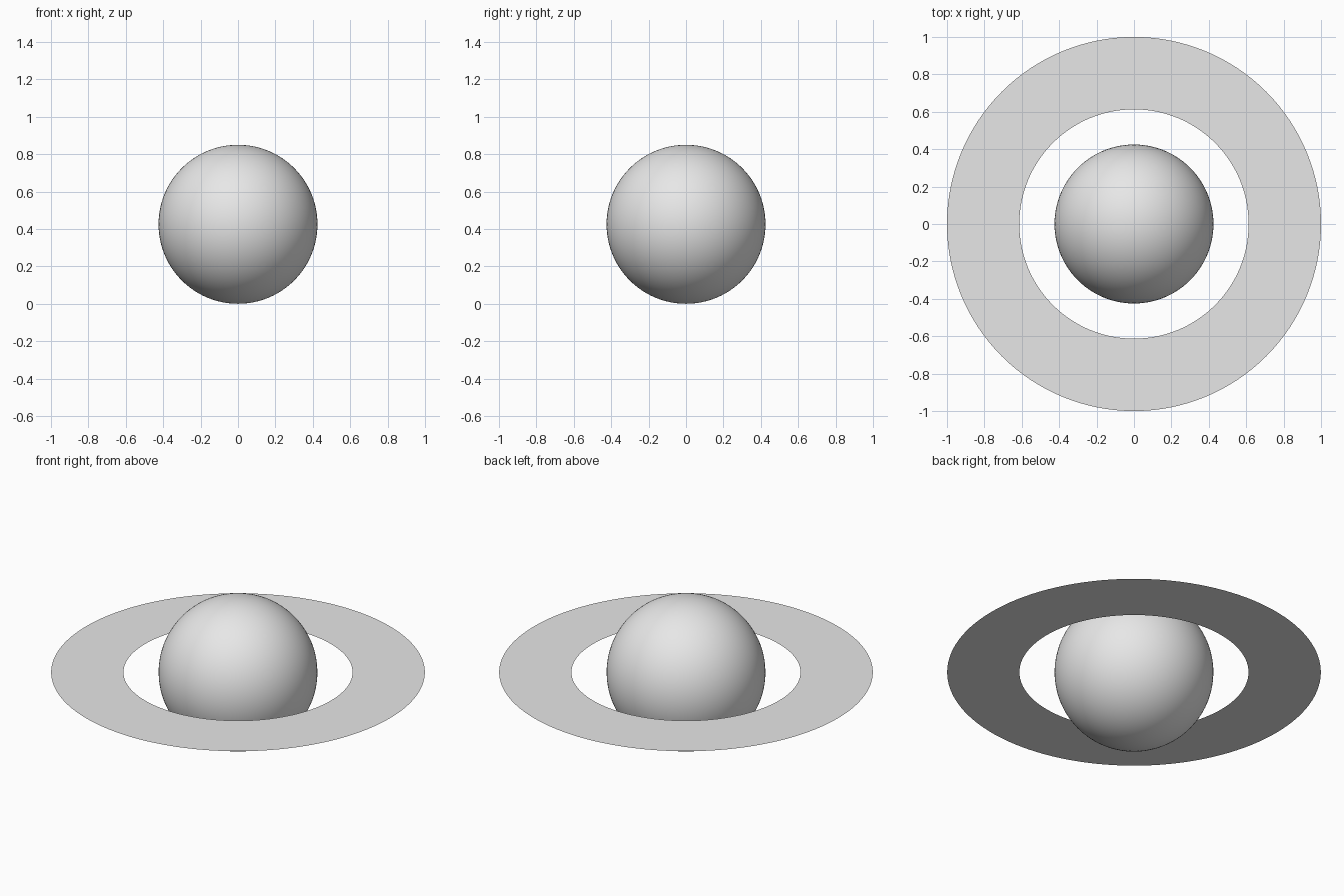
import bpy, bmesh, math

if "Cube" in bpy.data.objects:
    bpy.data.objects.remove(bpy.data.objects["Cube"])

R_BALL, R_IN, R_OUT = 0.425, 0.613, 1.0
SEGMENTS = 128

grey = bpy.data.materials.new("light_grey")
grey.diffuse_color = (0.8, 0.8, 0.8, 1)
grey.use_nodes = True
grey.node_tree.nodes["Principled BSDF"].inputs["Base Color"].default_value = grey.diffuse_color

# Smooth globe resting on the ground
bpy.ops.mesh.primitive_uv_sphere_add(segments=96, ring_count=48, radius=R_BALL,
                                     location=(0, 0, R_BALL))
globe = bpy.context.object
globe.name = "globe"
globe.data.materials.append(grey)
bpy.ops.object.shade_smooth()

# Paper-thin flat ring around the equator
bm = bmesh.new()
loops = [[bm.verts.new((r * math.cos(a), r * math.sin(a), 0))
          for a in (2 * math.pi * i / SEGMENTS for i in range(SEGMENTS))]
         for r in (R_IN, R_OUT)]
inner, outer = loops
for i in range(SEGMENTS):
    j = (i + 1) % SEGMENTS
    bm.faces.new((inner[i], outer[i], outer[j], inner[j]))
mesh = bpy.data.meshes.new("ring")
bm.to_mesh(mesh)
bm.free()
mesh.materials.append(grey)
ring = bpy.data.objects.new("ring", mesh)
ring.location.z = R_BALL
bpy.context.collection.objects.link(ring)
